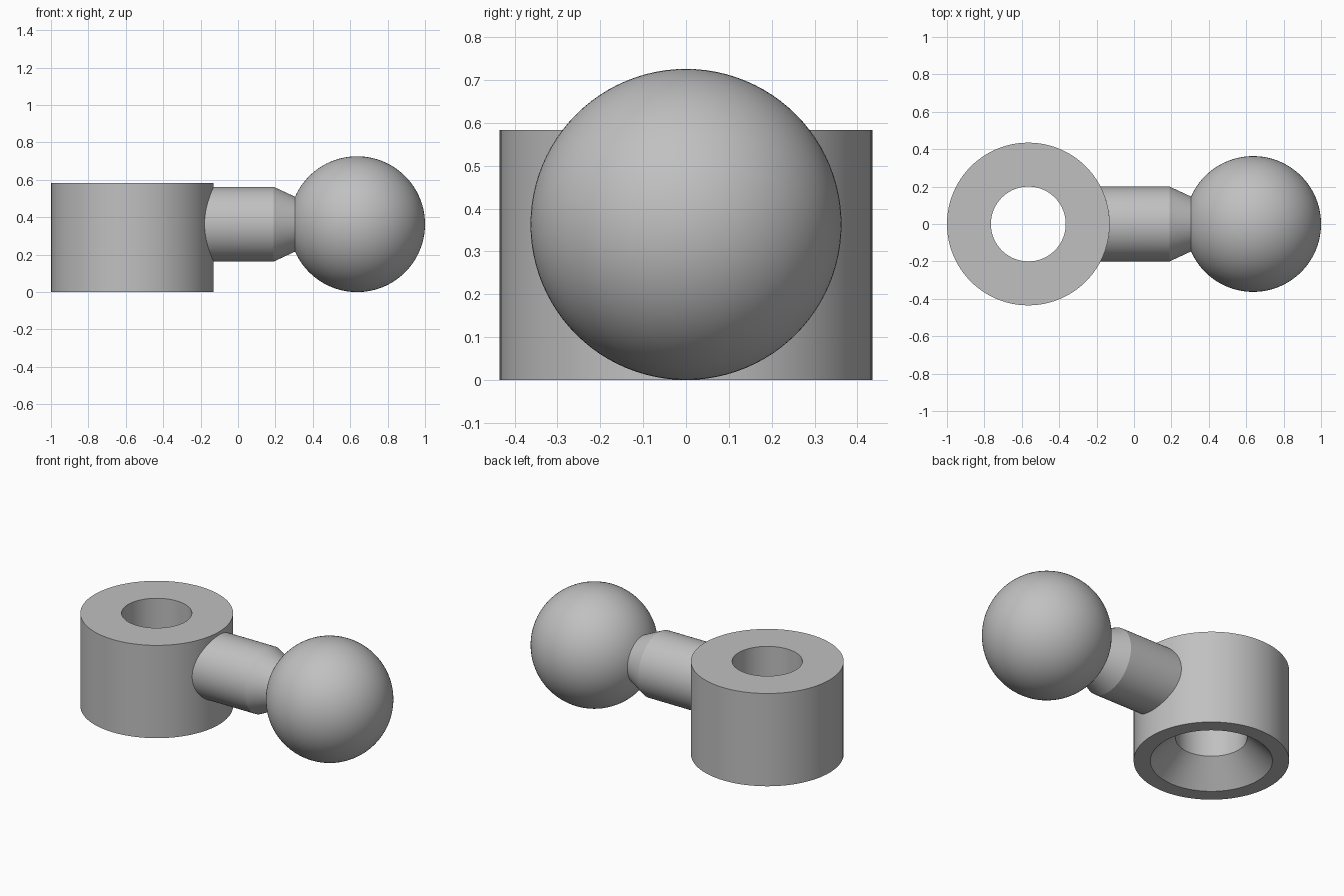
import bpy
import bmesh
import math

if "Cube" in bpy.data.objects:
    bpy.data.objects.remove(bpy.data.objects["Cube"], do_unlink=True)

SEGMENTS = 96
COLLAR_X, COLLAR_R, COLLAR_H = -0.565, 0.435, 0.583
BALL_X, BALL_R = 0.637, 0.363
NECK_X = 0.305
NECK_R = math.sqrt(BALL_R ** 2 - (BALL_X - NECK_X) ** 2)

grey = bpy.data.materials.new("plain_grey")
grey.use_nodes = True
colour = (0.53, 0.53, 0.53, 1)
grey.diffuse_color = colour
grey.node_tree.nodes["Principled BSDF"].inputs["Base Color"].default_value = colour


def upright(along, r, a):
    return (COLLAR_X + r * math.cos(a), r * math.sin(a), along)


def sideways(along, r, a):
    return (along, r * math.cos(a), BALL_R + r * math.sin(a))


def lathe(name, profile, place, closed=False, adjust=None):
    """Turn (position, radius) points around an axis chosen by place."""
    bm = bmesh.new()
    rings = []
    for along, r in profile:
        if r < 1e-5:
            rings.append([bm.verts.new(place(along, 0, 0))] * SEGMENTS)
        else:
            rings.append([bm.verts.new(place(along, r, math.tau * i / SEGMENTS))
                          for i in range(SEGMENTS)])
    pairs = list(zip(rings, rings[1:]))
    if closed:
        pairs.append((rings[-1], rings[0]))
    for a, b in pairs:
        for i in range(SEGMENTS):
            j = (i + 1) % SEGMENTS
            corners = dict.fromkeys((a[i], a[j], b[j], b[i]))
            bm.faces.new(list(corners))
    if adjust:
        for v in rings[0]:
            adjust(v)
    bmesh.ops.recalc_face_normals(bm, faces=bm.faces)
    mesh = bpy.data.meshes.new(name)
    bm.to_mesh(mesh)
    bm.free()
    mesh.materials.append(grey)
    obj = bpy.data.objects.new(name, mesh)
    bpy.context.collection.objects.link(obj)
    bpy.ops.object.select_all(action='DESELECT')
    obj.select_set(True)
    bpy.context.view_layer.objects.active = obj
    bpy.ops.object.shade_smooth_by_angle(angle=math.radians(15))
    return obj


def fit_to_collar(v):
    v.co.x = COLLAR_X + math.sqrt(COLLAR_R ** 2 - v.co.y ** 2)


# Collar with a through hole and a countersink underneath
lathe("collar", [(0, COLLAR_R), (COLLAR_H, COLLAR_R), (COLLAR_H, 0.2),
                 (0.145, 0.2), (0, 0.342)], upright, closed=True)

# Arm, curved to meet the collar and tapered towards the ball
lathe("arm", [(COLLAR_X, 0.2), (0.19, 0.2), (NECK_X, NECK_R)], sideways,
      adjust=fit_to_collar)

# Ball, open where the arm joins it
start = math.asin(NECK_R / BALL_R)
steps = 48
angles = [start + (math.pi - start) * i / steps for i in range(steps + 1)]
lathe("ball", [(BALL_X - BALL_R * math.cos(t), BALL_R * math.sin(t)) for t in angles],
      sideways)
